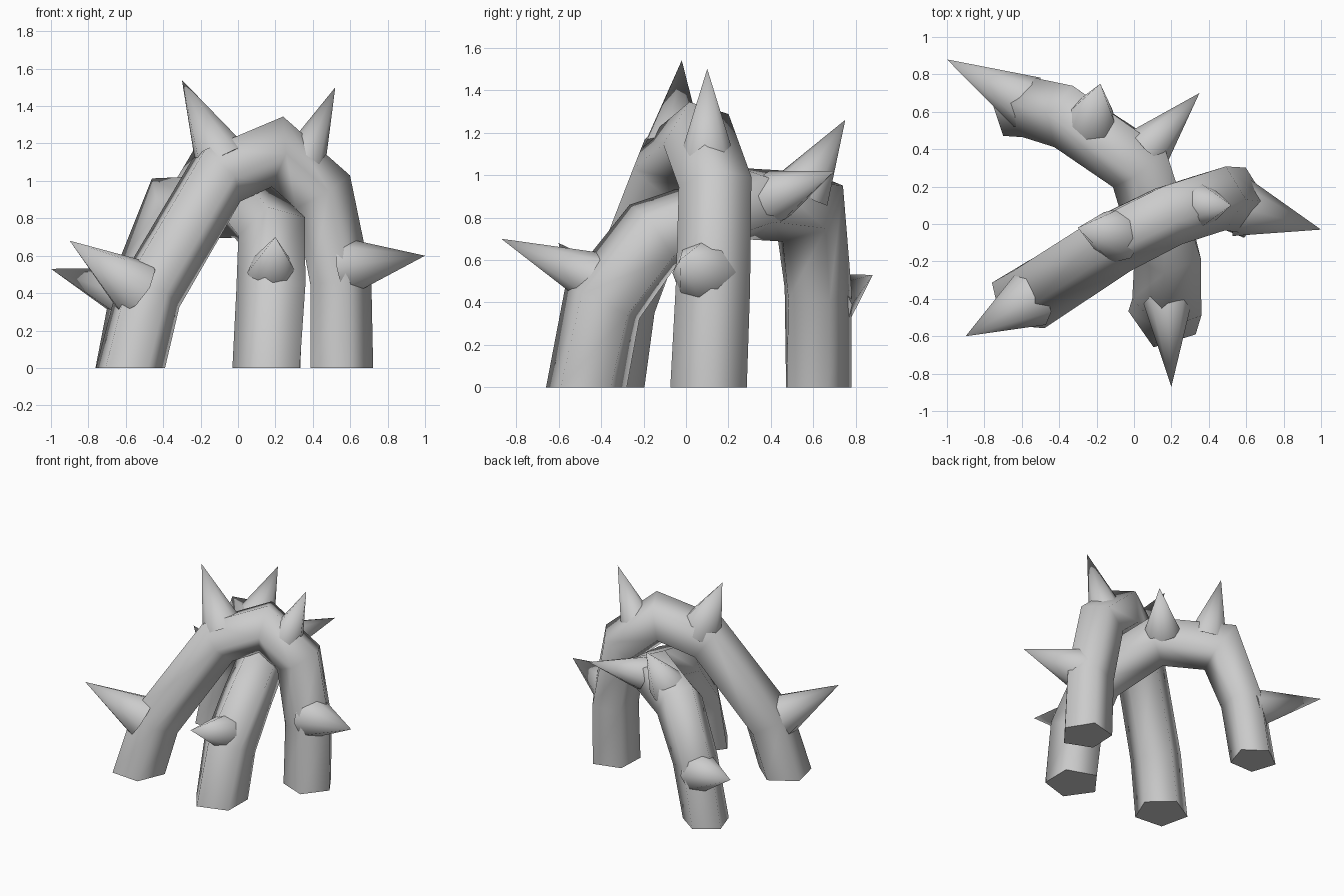
import bpy, bmesh, math
from mathutils import Matrix, Vector

if "Cube" in bpy.data.objects:
    bpy.data.objects.remove(bpy.data.objects["Cube"], do_unlink=True)

SIDES = 5

grey = bpy.data.materials.new("plain_grey")
grey.use_nodes = True
colour = (0.6, 0.6, 0.6, 1)
grey.diffuse_color = colour
grey.node_tree.nodes["Principled BSDF"].inputs["Base Color"].default_value = colour


def finish(bm, name):
    """Turn a bmesh into a smooth shaded object."""
    bmesh.ops.recalc_face_normals(bm, faces=bm.faces)
    mesh = bpy.data.meshes.new(name)
    bm.to_mesh(mesh)
    bm.free()
    mesh.materials.append(grey)
    obj = bpy.data.objects.new(name, mesh)
    bpy.context.collection.objects.link(obj)
    bpy.ops.object.select_all(action='DESELECT')
    obj.select_set(True)
    bpy.context.view_layer.objects.active = obj
    bpy.ops.object.shade_smooth_by_angle(angle=math.radians(75))
    return obj


def arch(name, path, first_corner, twist):
    """Sweep a pentagon along a path of (x, y, z, radius), mitred at each bend."""
    points = [Vector(p[:3]) for p in path]
    runs = [(b - a).normalized() for a, b in zip(points, points[1:])]
    # Flat horizontal feet
    up = Vector((0, 0, 1))
    planes = [up] + [(a + b).normalized() for a, b in zip(runs, runs[1:])] + [-up]

    bm = bmesh.new()
    angles = [math.radians(first_corner) + math.tau * i / SIDES for i in range(SIDES)]
    offsets = [Vector((math.cos(a), math.sin(a), 0)) for a in angles]
    rings = []
    for i, (point, normal) in enumerate(zip(points, planes)):
        if i:
            # Turn slightly, then slide each corner along the run onto the mitre plane
            run = runs[i - 1]
            turn = Matrix.Rotation(math.radians(twist) / len(runs), 3, run)
            square = [turn @ (o - run * o.dot(run)) for o in offsets]
            offsets = [o - run * (o.dot(normal) / run.dot(normal)) for o in square]
        rings.append([bm.verts.new(point + o * path[i][3]) for o in offsets])
    for low, high in zip(rings, rings[1:]):
        for i in range(SIDES):
            j = (i + 1) % SIDES
            bm.faces.new((low[i], low[j], high[j], high[i]))
    bm.faces.new(rings[0])
    bm.faces.new(rings[-1])
    return finish(bm, name)


def thorn(name, base, tip, radius):
    """A cone whose base is sunk into an arch."""
    base, tip = Vector(base), Vector(tip)
    axis = tip - base
    bm = bmesh.new()
    bmesh.ops.create_cone(bm, cap_ends=True, segments=8, radius1=radius,
                          radius2=0, depth=axis.length)
    bmesh.ops.transform(bm, matrix=axis.to_track_quat('Z', 'Y').to_matrix().to_4x4(),
                        verts=bm.verts)
    bmesh.ops.translate(bm, vec=(base + tip) / 2, verts=bm.verts)
    return finish(bm, name)


# Tall arch crossing from front right to the left side
arch("tall_arch", [
    (-0.58, -0.39, 0, .195), (-0.48, -0.33, .40, .19), (-0.11, -0.09, 1.03, .185),
    (0.19, 0.06, 1.16, .18), (0.44, 0.14, .94, .18), (0.535, 0.13, .46, .185),
    (0.54, 0.11, 0, .19)], 229, 0)

# Low arch passing beneath it from the front to the back
arch("low_arch", [
    (0.17, -0.47, 0, .2), (0.19, -0.39, .40, .2), (0.19, -0.15, .71, .19),
    (0.04, 0.31, .87, .18), (-0.34, 0.57, .85, .18), (-0.51, 0.61, .45, .17),
    (-0.60, 0.61, 0, .17)], 251, 25)

# Thorns: base, tip, radius
thorns = {
    "tall_arch_top_right": ((-0.09, -0.06, 1.12), (-0.30, -0.02, 1.54), .15),
    "tall_arch_top_left": ((0.34, 0.10, 1.08), (0.52, 0.10, 1.50), .13),
    "tall_arch_left_leg": ((0.57, 0.09, .54), (1.00, -0.03, .60), .16),
    "tall_arch_right_leg": ((-0.55, -0.40, .43), (-0.90, -0.60, .68), .16),
    "low_arch_front_leg": ((0.18, -0.42, .51), (0.20, -0.87, .70), .13),
    "low_arch_top_front": ((0.09, 0.42, .90), (0.35, 0.70, 1.02), .125),
    "low_arch_top_back": ((-0.23, 0.55, .93), (-0.18, 0.75, 1.26), .14),
    "low_arch_back_leg": ((-0.57, 0.65, .39), (-1.00, 0.88, .53), .15),
}
for place, (base, tip, radius) in thorns.items():
    thorn(place + "_thorn", base, tip, radius)
